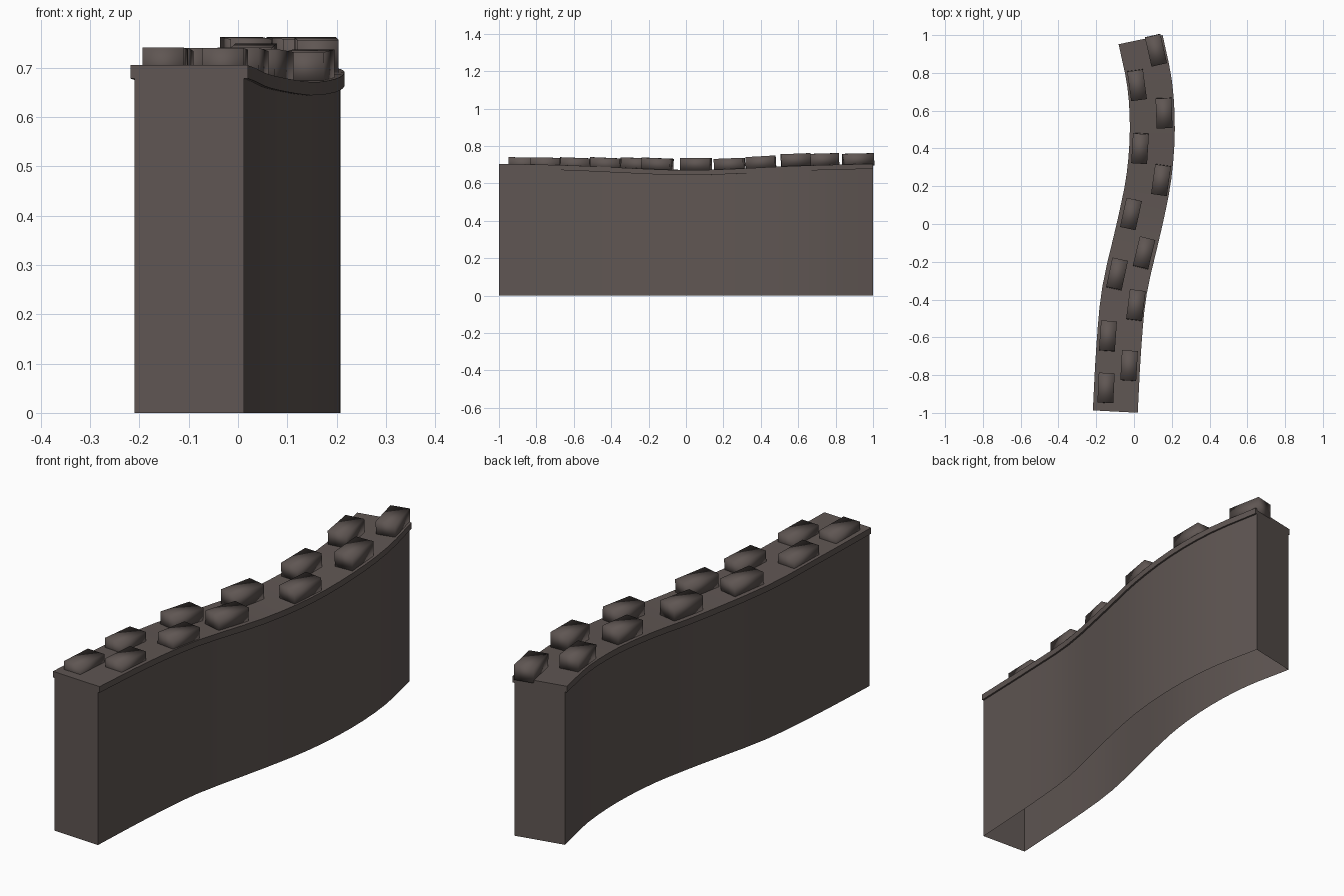
import bpy, bmesh, math
from mathutils import Vector, Matrix

if "Cube" in bpy.data.objects:
    bpy.data.objects.remove(bpy.data.objects["Cube"])

stone = bpy.data.materials.new("grey_brown_stone")
stone.diffuse_color = (0.115, 0.093, 0.086, 1)
stone.use_nodes = True
stone.node_tree.nodes["Principled BSDF"].inputs["Base Color"].default_value = stone.diffuse_color

# Centre line of the wall: x, y and height of the coping top
PATH = [Vector(p) for p in (
    (-.099, -.993, .705), (-.081, -.66, .698), (-.050, -.35, .685), (.030, 0, .671),
    (.079, .25, .677), (.097, .50, .690), (.083, .74, .699), (.035, .976, .705))]


def at(u):
    """Catmull-Rom point on the path, u from 0 to 1."""
    n = len(PATH) - 1
    i = min(int(u * n), n - 1)
    t = u * n - i
    b, c = PATH[i], PATH[i + 1]
    a = PATH[i - 1] if i > 0 else 2 * b - c
    d = PATH[i + 2] if i + 2 <= n else 2 * c - b
    return 0.5 * (2 * b + (c - a) * t + (2 * a - 5 * b + 4 * c - d) * t * t
                  + (3 * b - a - 3 * c + d) * t ** 3)


def tangent(u):
    return (at(min(u + .01, 1)) - at(max(u - .01, 0))).normalized()


def finish(name, bm, angle):
    bmesh.ops.recalc_face_normals(bm, faces=bm.faces)
    me = bpy.data.meshes.new(name)
    bm.to_mesh(me)
    bm.free()
    me.materials.append(stone)
    ob = bpy.data.objects.new(name, me)
    bpy.context.collection.objects.link(ob)
    bpy.context.view_layer.objects.active = ob
    ob.select_set(True)
    bpy.ops.object.shade_smooth_by_angle(angle=math.radians(angle))
    ob.select_set(False)
    return ob


def sweep(name, half, top, bottom, open_bottom, steps=21):
    """Sweep a rectangle along the path; bottom=None means the ground."""
    bm = bmesh.new()
    rings = []
    for k in range(steps + 1):
        u = k / steps
        p, t = at(u), tangent(u)
        side = Vector((t.y, -t.x, 0)).normalized() * half
        lo = 0 if bottom is None else p.z + bottom
        hi = p.z + top
        rings.append([bm.verts.new((p.x + s * side.x, p.y + s * side.y, z))
                      for s, z in ((-1, lo), (-1, hi), (1, hi), (1, lo))])
    for a, b in zip(rings, rings[1:]):
        for i in range(3 if open_bottom else 4):
            j = (i + 1) % 4
            bm.faces.new((a[i], a[j], b[j], b[i]))
    bm.faces.new(rings[0])
    bm.faces.new(rings[-1])
    return finish(name, bm, 30)


# Hollow-bottomed wall and its slightly wider coping slab
sweep("wall", .111, -.026, None, True)
sweep("coping", .119, 0, -.027, False)

# Stones in two staggered rows: x, y, top height
STONES = [(-.148, -.868, .739), (-.026, -.75, .738), (-.138, -.593, .737),
          (.010, -.43, .737), (-.090, -.265, .736), (.053, -.153, .735),
          (-.016, .053, .736), (.143, .233, .734), (.032, .40, .745),
          (.159, .587, .759), (.016, .735, .760), (.116, .92, .760)]
for n, (x, y, top) in enumerate(STONES):
    u = min((k / 200 for k in range(201)), key=lambda k: (at(k).xy - Vector((x, y))).length)
    t = tangent(u)
    bm = bmesh.new()
    bmesh.ops.create_cube(bm, size=1, matrix=Matrix.Diagonal((.084, .158, .066, 1)))
    ob = finish(f"stone_{n + 1:02d}", bm, 180)
    ob.location = (x, y, top - .033)
    ob.rotation_euler = (math.asin(t.z), 0, -math.atan2(t.x, t.y))
